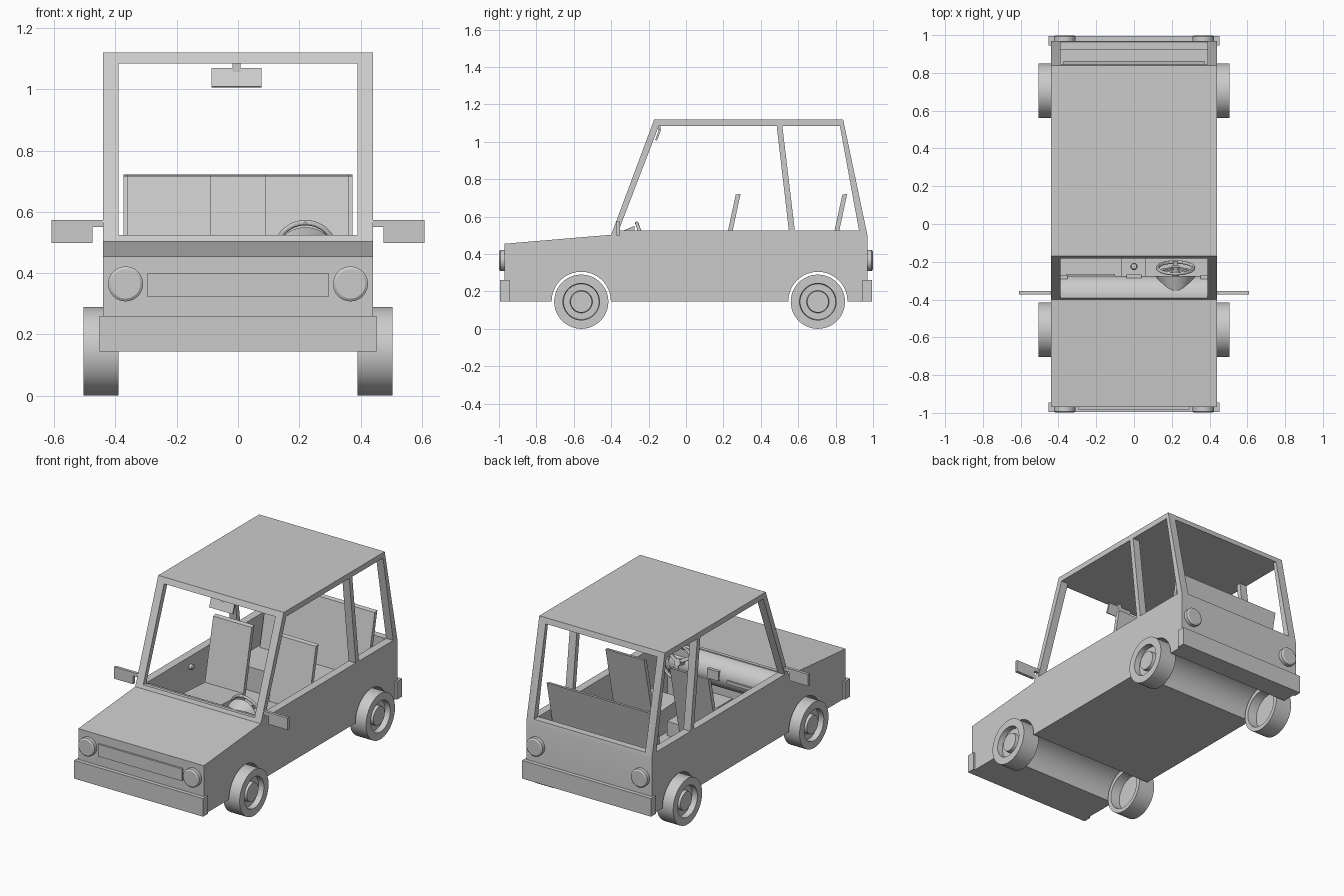
import bpy, bmesh, math
from mathutils import Matrix, Vector

if "Cube" in bpy.data.objects:
    bpy.data.objects.remove(bpy.data.objects["Cube"])


def finish(name, bm):
    bmesh.ops.remove_doubles(bm, verts=bm.verts, dist=1e-5)
    bmesh.ops.recalc_face_normals(bm, faces=bm.faces)
    mesh = bpy.data.meshes.new(name)
    bm.to_mesh(mesh)
    bm.free()
    ob = bpy.data.objects.new(name, mesh)
    bpy.context.collection.objects.link(ob)
    return ob


def prism(name, profile, a, b, axis='x'):
    """Extrude a (y, z) profile along x, or an (x, z) profile along y."""
    bm = bmesh.new()
    place = (lambda p: (a, p[0], p[1])) if axis == 'x' else (lambda p: (p[0], a, p[1]))
    face = bm.faces.new([bm.verts.new(place(p)) for p in profile])
    out = bmesh.ops.extrude_face_region(bm, geom=[face])
    move = Vector((b - a, 0, 0)) if axis == 'x' else Vector((0, b - a, 0))
    bmesh.ops.translate(bm, vec=move, verts=[v for v in out['geom'] if isinstance(v, bmesh.types.BMVert)])
    return finish(name, bm)


def box(name, x0, x1, y0, y1, z0, z1):
    return prism(name, [(y0, z0), (y1, z0), (y1, z1), (y0, z1)], x0, x1)


def lathe(name, profile, origin, axis, steps=48):
    """Revolve (distance along axis, radius) points around an axis through origin."""
    bm = bmesh.new()
    axis, origin = Vector(axis).normalized(), Vector(origin)
    side = axis.orthogonal().normalized()
    verts = [bm.verts.new(origin + axis * d + side * r) for d, r in profile]
    edges = [bm.edges.new(pair) for pair in zip(verts, verts[1:])]
    bmesh.ops.spin(bm, geom=verts + edges, cent=origin, axis=axis, angle=math.tau, steps=steps)
    return finish(name, bm)


def cut(ob, cutter):
    cutter.hide_render = True
    mod = ob.modifiers.new("cut", 'BOOLEAN')
    mod.operation, mod.object, mod.solver = 'DIFFERENCE', cutter, 'EXACT'
    bpy.context.view_layer.objects.active = ob
    bpy.ops.object.modifier_apply(modifier=mod.name)
    bpy.data.objects.remove(cutter)


AXLES = (-0.56, 0.705)

# body shell with roof and pillars
body = prism("body", [(-0.97, 0.145), (-0.97, 0.455), (-0.40, 0.503), (-0.17, 1.12),
                      (0.84, 1.12), (0.97, 0.50), (0.97, 0.145)], -0.44, 0.44)
# cabin with windscreen and rear openings
cut(body, prism("cabin_cutter", [(-0.6, 1.085), (1.2, 1.085), (1.2, 0.525), (0.92, 0.525), (0.92, 0.33),
                                 (0.50, 0.33), (0.50, 0.18), (-0.37, 0.18), (-0.37, 0.525),
                                 (-0.6, 0.525)], -0.39, 0.39))
# side windows
cut(body, prism("front_window_cutter", [(-0.36, 0.525), (-0.145, 1.085), (0.485, 1.085), (0.55, 0.525)], -1, 1))
cut(body, prism("rear_window_cutter", [(0.582, 0.525), (0.515, 1.085), (0.823, 1.085), (0.925, 0.525)], -1, 1))
# wheel wells
for y in AXLES:
    cut(body, lathe("well_cutter", [(-1, 0), (-1, 0.158), (1, 0.158), (1, 0)], (0, y, 0.147), (1, 0, 0), 64))

# bumpers, lamps, grille
for end, s in (("front", -1), ("rear", 1)):
    box(end + "_bumper", -0.452, 0.452, *sorted((s * 0.945, s * 0.995)), 0.145, 0.26)
    for x in (-0.367, 0.367):
        lathe(end + "_lamp", [(0, 0), (0, 0.057), (0.024, 0.057), (0.03, 0.048), (0.03, 0)],
              (x, s * 0.969, 0.365), (0, s, 0))
box("grille", -0.295, 0.295, -0.982, -0.965, 0.323, 0.40)

# wheels and side mirrors, door handles
wheel = [(0.495, 0), (0.495, 0.057), (0.47, 0.06), (0.47, 0.095), (0.505, 0.098), (0.505, 0.145),
         (0.39, 0.145), (0.39, 0.118), (0.45, 0.112), (0.45, 0)]
mirror = [(0.43, 0.573), (0.608, 0.573), (0.608, 0.498), (0.475, 0.498), (0.475, 0.55), (0.43, 0.55)]
for s in (-1, 1):
    for y in AXLES:
        lathe("wheel", wheel, (0, y, 0.145), (s, 0, 0))
    prism("side_mirror", [(s * x, z) for x, z in mirror], -0.372, -0.354, 'y')
    lathe("door_handle", [(0, 0), (0, 0.016), (0.02, 0.016), (0.025, 0.01), (0.025, 0)],
          (s * 0.392, 0.08, 0.46), (-s, 0, 0), 24)
    # front seats
    prism("front_seat", [(0.292, 0.722), (0.266, 0.717), (0.182, 0.33), (-0.08, 0.345), (-0.08, 0.18), (0.175, 0.18)],
          *sorted((s * 0.09, s * 0.36)))

# rear bench back
prism("rear_seat_back", [(0.862, 0.722), (0.836, 0.717), (0.75, 0.325), (0.776, 0.325)], -0.373, 0.373)

# rear-view mirror
prism("cabin_mirror", [(-0.165, 1.01), (-0.155, 1.006), (-0.133, 1.066), (-0.143, 1.07)], -0.087, 0.077)
box("cabin_mirror_stem", -0.018, 0.008, -0.148, -0.136, 1.055, 1.09)

# rounded dashboard
arc = [(-0.375 + 0.10 * math.sin(t), 0.425 + 0.095 * math.cos(t))
       for t in (math.pi * i / 20 for i in range(21))]
prism("dashboard", arc, -0.392, 0.392)
box("glove_shelf", -0.36, -0.10, -0.30, -0.265, 0.41, 0.43)
box("radio", -0.04, 0.04, -0.31, -0.268, 0.41, 0.47)
for x in (-0.37, 0.37):
    box("air_vent", x - 0.018, x + 0.018, -0.32, -0.27, 0.44, 0.475)

# tunnel and gear lever
box("centre_tunnel", -0.068, 0.063, -0.37, 0.10, 0.175, 0.27)
lathe("gear_lever", [(0, 0), (0, 0.007), (0.11, 0.007), (0.115, 0.016), (0.13, 0.019), (0.145, 0.014), (0.15, 0)],
      (0, -0.225, 0.265), (0, 0, 1), 20)

# steering wheel and instrument pod
centre, tilt = Vector((0.22, -0.232, 0.475)), math.radians(19)
axle = Vector((0, math.cos(tilt), math.sin(tilt)))
up = Vector((0, -math.sin(tilt), math.cos(tilt)))
rim = [(0.009 * math.sin(math.tau * i / 12), 0.095 + 0.009 * math.cos(math.tau * i / 12)) for i in range(13)]
lathe("steering_rim", rim, centre, axle)
lathe("steering_hub", [(-0.05, 0), (-0.05, 0.018), (-0.01, 0.022), (0.008, 0.022), (0.008, 0)], centre, axle, 24)
for k in range(3):
    spoke = box("steering_spoke", -0.01, 0.01, -0.005, 0.005, 0.01, 0.093)
    basis = Matrix((Vector((1, 0, 0)), axle, up)).transposed().to_4x4()
    turn = Matrix.Rotation(math.radians(60 + 120 * k), 4, 'Y')
    spoke.data.transform(Matrix.Translation(centre) @ basis @ turn)
lathe("instrument_pod", [(-0.085, 0), (-0.085, 0.07), (0, 0.105), (0, 0.095), (-0.02, 0.09), (-0.02, 0)],
      (0.22, -0.275, 0.445), (0, 1, 0))

# smooth round surfaces, keep hard edges
bpy.ops.object.select_all(action='SELECT')
bpy.context.view_layer.objects.active = body
bpy.ops.object.shade_smooth_by_angle(angle=math.radians(30))
